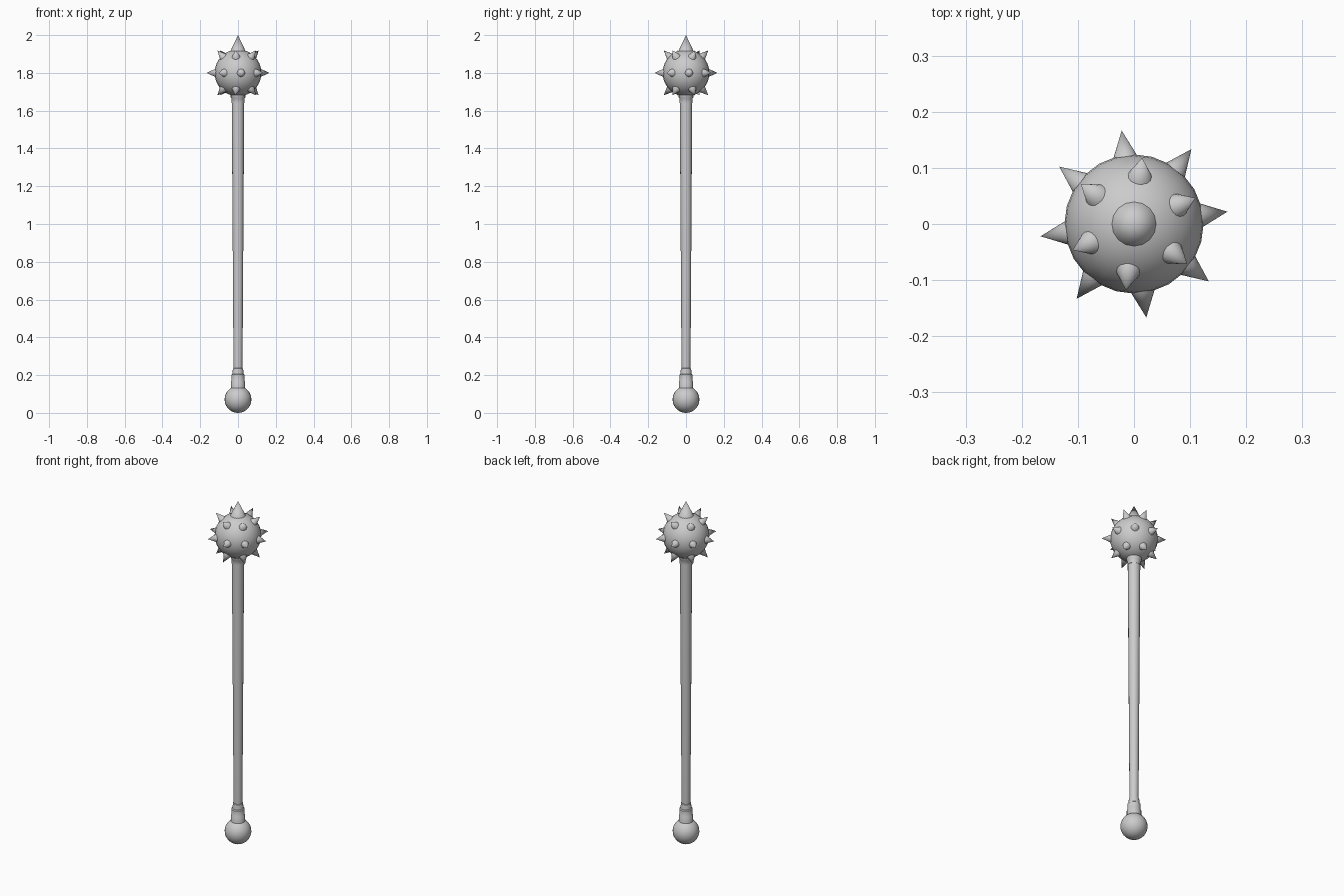
import bpy, bmesh
from math import radians, sin, cos, pi
from mathutils import Vector

if "Cube" in bpy.data.objects:
    bpy.data.objects.remove(bpy.data.objects["Cube"])

HEAD = Vector((0, 0, 1.8))
HEAD_R, TIP_R = 0.124, 0.168


def finish(ob, name):
    ob.name = name
    ob.data.name = name
    bpy.ops.object.shade_smooth_by_angle(angle=radians(40))
    return ob


def ball(name, loc, r, seg, rings):
    bpy.ops.mesh.primitive_uv_sphere_add(segments=seg, ring_count=rings, radius=r, location=loc)
    return finish(bpy.context.object, name)


def lathe(name, profile, seg):
    """Revolve (radius, z) points around z and cap both ends."""
    bm = bmesh.new()
    loops = [[bm.verts.new((r * cos(2 * pi * i / seg), r * sin(2 * pi * i / seg), z))
              for i in range(seg)] for r, z in profile]
    for a, b in zip(loops, loops[1:]):
        for i in range(seg):
            j = (i + 1) % seg
            bm.faces.new((a[i], a[j], b[j], b[i]))
    bm.faces.new(loops[0][::-1])
    bm.faces.new(loops[-1])
    me = bpy.data.meshes.new(name)
    bm.to_mesh(me)
    bm.free()
    ob = bpy.data.objects.new(name, me)
    bpy.context.collection.objects.link(ob)
    bpy.ops.object.select_all(action='DESELECT')
    ob.select_set(True)
    bpy.context.view_layer.objects.active = ob
    return finish(ob, name)


def spike(name, azimuth, elevation, r, base, tip):
    """Cone on the head pointing outward, from distance base to tip."""
    a, e = radians(azimuth), radians(elevation)
    d = Vector((cos(e) * cos(a), cos(e) * sin(a), sin(e)))
    bpy.ops.mesh.primitive_cone_add(vertices=16, radius1=r, radius2=0, depth=tip - base,
                                    location=HEAD + d * (base + tip) / 2,
                                    rotation=d.to_track_quat('Z', 'Y').to_euler())
    return finish(bpy.context.object, name)


# Pommel, grip rings, tapered shaft, collar under the head
ball("pommel", (0, 0, 0.071), 0.071, 24, 16)
lathe("grip_rings", [(0.038, 0.11), (0.038, 0.165), (0.035, 0.17), (0.035, 0.202),
                     (0.030, 0.206), (0.027, 0.235), (0.022, 0.238)], 16)
lathe("shaft", [(0.023, 0.12), (0.033, 1.66)], 16)
lathe("collar", [(0.035, 1.64), (0.035, 1.665), (0.039, 1.67), (0.039, 1.705)], 16)

# Spiked head
ball("head", HEAD, HEAD_R, 24, 16)
for i in range(8):
    spike("side_spike", 7.5 + 45 * i, 0, 0.023, 0.117, TIP_R)
for i in range(6):
    spike("upper_spike", 23 + 60 * i, 45, 0.023, 0.117, TIP_R)
    spike("lower_spike", 23 + 60 * i, -45, 0.023, 0.117, TIP_R)
spike("top_spike", 0, 90, 0.041, 0.114, 0.2)
